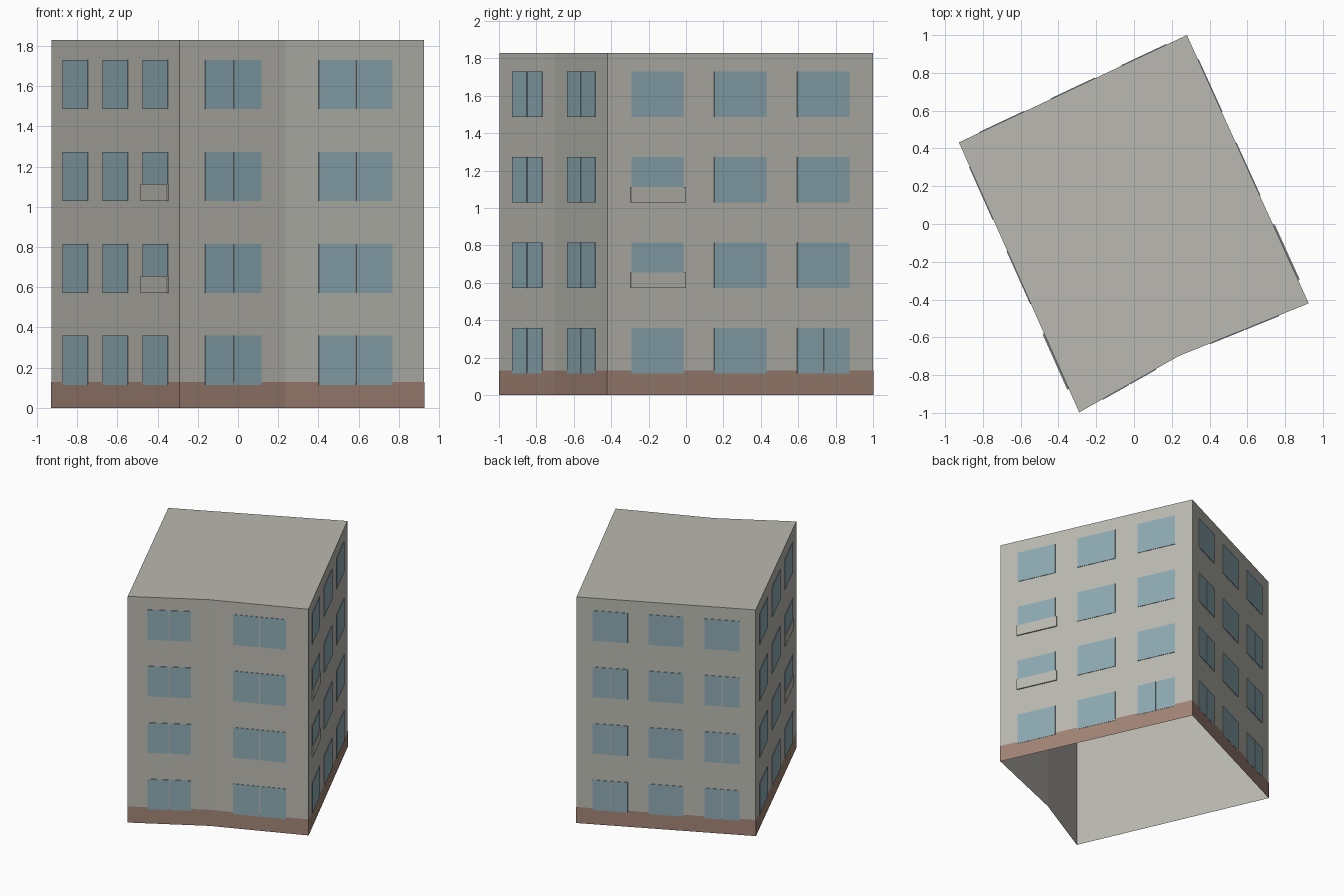
import bpy
import bmesh
from mathutils import Vector

cube = bpy.data.objects.get("Cube")
if cube:
    bpy.data.objects.remove(cube, do_unlink=True)


def material(name, color):
    mat = bpy.data.materials.new(name)
    mat.use_nodes = True
    mat.diffuse_color = (*color, 1)
    bsdf = mat.node_tree.nodes["Principled BSDF"]
    bsdf.inputs["Base Color"].default_value = (*color, 1)
    bsdf.inputs["Roughness"].default_value = 0.9
    return mat


GREY = material("wall_grey", (0.49, 0.485, 0.44))
BROWN = material("plinth_brown", (0.36, 0.23, 0.18))
BLUE = material("window_blue", (0.27, 0.405, 0.455))

HEIGHT = 1.83
PLINTH = 0.13
CORNERS = [Vector(p) for p in
           [(-0.927, 0.432), (-0.29, -0.997), (0.235, -0.70), (0.925, -0.42), (0.28, 1.0)]]


def finish(name, bm, mat):
    mesh = bpy.data.meshes.new(name)
    bm.to_mesh(mesh)
    bm.free()
    mesh.materials.append(mat)
    obj = bpy.data.objects.new(name, mesh)
    bpy.context.collection.objects.link(obj)
    return obj


def ring(bm, scale, height):
    """Vertical walls round the footprint; returns the top vertices."""
    low = [bm.verts.new((p.x * scale, p.y * scale, 0)) for p in CORNERS]
    top = [bm.verts.new((p.x * scale, p.y * scale, height)) for p in CORNERS]
    for i in range(len(CORNERS)):
        j = (i + 1) % len(CORNERS)
        bm.faces.new((low[i], low[j], top[j], top[i]))
    return top


def plate(bm, wall, start, end, z0, z1, depth):
    """Thin plate on a wall, placed by fractions of the wall length."""
    a, b = CORNERS[wall], CORNERS[(wall + 1) % len(CORNERS)]
    along = b - a
    out = Vector((along.y, -along.x)).normalized() * depth
    rows = []
    for offset in (Vector((0, 0)), out):
        p, q = a + along * start + offset, a + along * end + offset
        rows.append([bm.verts.new((v.x, v.y, z))
                     for v, z in ((p, z0), (q, z0), (q, z1), (p, z1))])
    back, front = rows
    bm.faces.new(front)
    for i in range(4):
        j = (i + 1) % 4
        bm.faces.new((back[i], back[j], front[j], front[i]))


# Hollow body with a flat roof and an open underside
bm = bmesh.new()
bm.faces.new(ring(bm, 1, HEIGHT))
finish("walls_and_roof", bm, GREY)

# Painted plinth band
bm = bmesh.new()
ring(bm, 1.003, PLINTH)
finish("plinth", bm, BROWN)

# Windows: columns per wall, and which floors of a column are split in two
THREE = [(0.09, 0.286), (0.402, 0.598), (0.714, 0.91)]
PAIR = [(0.24, 0.772)]
LOWER, ALL = {0, 1, 2}, {0, 1, 2, 3}
WALLS = [
    ("right_side_windows", THREE, {}),
    ("front_right_windows", PAIR, {0: ALL}),
    ("front_left_windows", PAIR, {0: ALL}),
    ("left_side_windows", THREE, {2: {0}}),
    ("back_windows", THREE, {0: LOWER, 2: LOWER}),
]
for wall, (name, columns, split) in enumerate(WALLS):
    length = (CORNERS[(wall + 1) % len(CORNERS)] - CORNERS[wall]).length
    gap = 0.003 / length
    bm = bmesh.new()
    for col, (start, end) in enumerate(columns):
        for floor in range(4):
            z = 0.115 + floor * 0.457
            panes = [(start, end)]
            if floor in split.get(col, ()):
                mid = (start + end) / 2
                panes = [(start, mid - gap), (mid + gap, end)]
            for s, e in panes:
                plate(bm, wall, s, e, z, z + 0.244, 0.004)
    finish(name, bm, BLUE)

# Balcony fronts on the two long sides
for name, wall, start, end in (("right_balcony_fronts", 0, 0.707, 0.913),
                               ("left_balcony_fronts", 3, 0.086, 0.293)):
    bm = bmesh.new()
    for floor in (1, 2):
        z = 0.115 + floor * 0.457
        plate(bm, wall, start, end, z, z + 0.084, 0.009)
    finish(name, bm, GREY)
